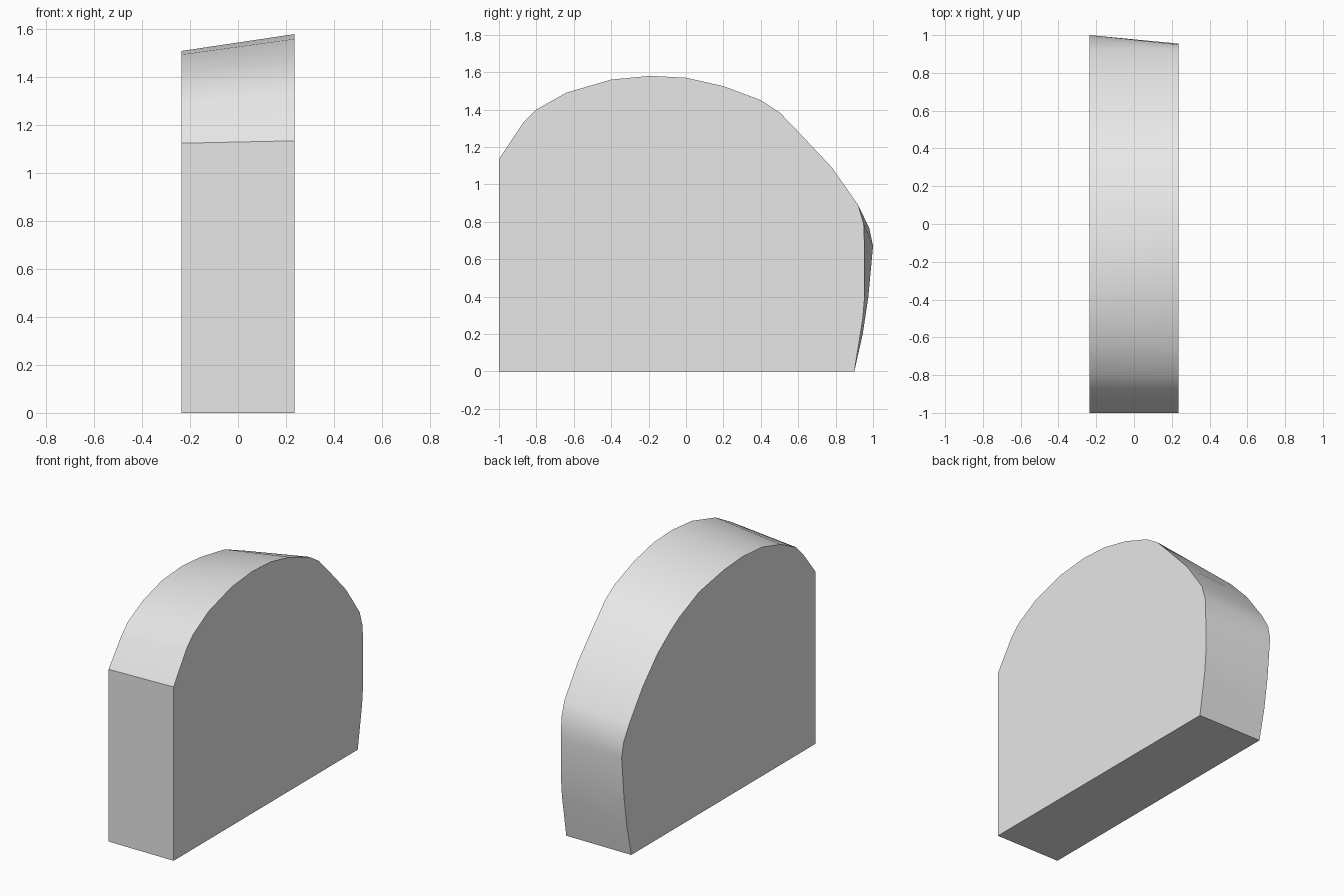
import bpy
import math

cube = bpy.data.objects.get("Cube")
if cube:
    bpy.data.objects.remove(cube, do_unlink=True)

HALF_WIDTH = 0.235

# Side outlines as (y, z), from the front top corner over the crown to the back foot
left_outline = [(-1, 1.135), (-.87, 1.33), (-.8, 1.4), (-.64, 1.49), (-.4, 1.56), (-.19, 1.58),
                (0, 1.57), (.2, 1.525), (.4, 1.45), (.5, 1.385), (.63, 1.25), (.78, 1.09),
                (.92, .89), (.95, .79), (.955, .65), (.955, .4), (.945, .28), (.9, 0)]
right_outline = [(-1, 1.125), (-.87, 1.29), (-.8, 1.36), (-.64, 1.44), (-.45, 1.495), (-.25, 1.51),
                 (-.06, 1.497), (.2, 1.45), (.4, 1.365), (.5, 1.305), (.63, 1.21), (.78, 1.055),
                 (.92, .865), (.98, .765), (1, .67), (.975, .4), (.945, .2), (.9, 0)]


def make_material(name, color):
    mat = bpy.data.materials.new(name)
    mat.use_nodes = True
    mat.diffuse_color = color
    mat.node_tree.nodes["Principled BSDF"].inputs["Base Color"].default_value = color
    return mat


def loft_slab(name, left, right, half_width, mat):
    """Join two side outlines with a skin and close both flat sides."""
    foot = [(-1, 0)]
    left, right = foot + left, foot + right
    n = len(left)
    verts = [(half_width, y, z) for y, z in left] + [(-half_width, y, z) for y, z in right]
    faces = [tuple(reversed(range(n))), tuple(range(n, 2 * n))]
    for i in range(n):
        j = (i + 1) % n
        faces.append((i, j, n + j, n + i))
    mesh = bpy.data.meshes.new(name)
    mesh.from_pydata(verts, [], faces)
    mesh.materials.append(mat)
    obj = bpy.data.objects.new(name, mesh)
    bpy.context.collection.objects.link(obj)
    return obj


# Rounded slab, with a slightly skewed crown and back
slab = loft_slab("rounded_slab", left_outline, right_outline, HALF_WIDTH,
                 make_material("light grey", (0.8, 0.8, 0.8, 1)))

# Smooth crown with sharp side edges
bpy.ops.object.select_all(action='DESELECT')
slab.select_set(True)
bpy.context.view_layer.objects.active = slab
bpy.ops.object.shade_smooth_by_angle(angle=math.radians(32))
